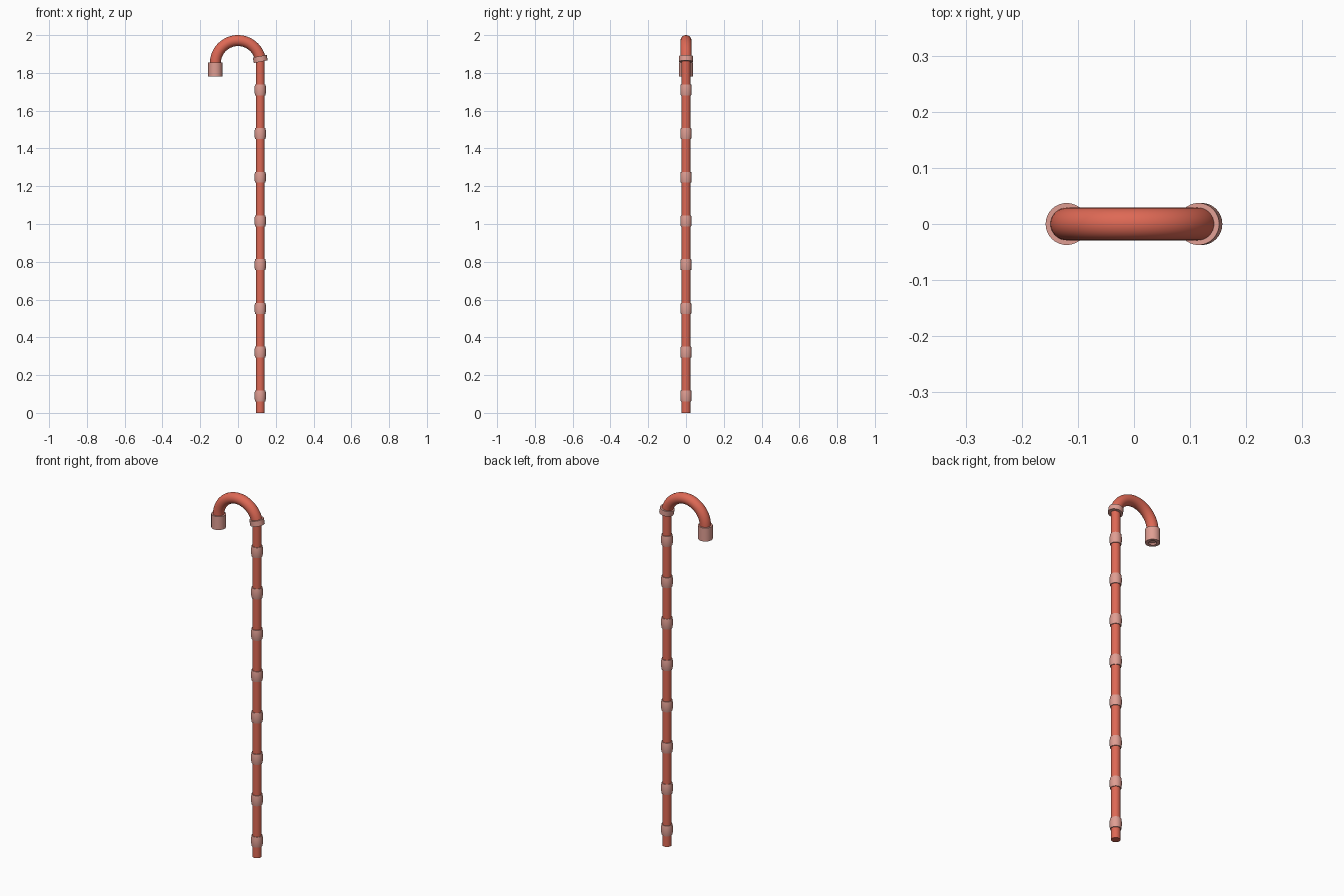
import bpy, bmesh, math
from mathutils import Vector

if "Cube" in bpy.data.objects:
    bpy.data.objects.remove(bpy.data.objects["Cube"])

SIDES = 32


def material(name, rgb):
    m = bpy.data.materials.new(name)
    m.diffuse_color = (*rgb, 1)
    m.use_nodes = True
    m.node_tree.nodes["Principled BSDF"].inputs["Base Color"].default_value = m.diffuse_color
    return m


RED = material("terracotta_red", (0.73, 0.141, 0.091))
PINK = material("dusty_pink", (0.74, 0.34, 0.29))


def tube(name, stations, mat):
    """Skin circles (x, z, tilt, radius); tilt turns the circle in the xz plane."""
    bm = bmesh.new()
    rings = []
    for x, z, t, r in stations:
        u, v = Vector((math.cos(t), 0, math.sin(t))), Vector((0, 1, 0))
        ring = []
        for i in range(SIDES):
            a = 2 * math.pi * i / SIDES
            ring.append(bm.verts.new(Vector((x, 0, z)) + r * (u * math.cos(a) + v * math.sin(a))))
        rings.append(ring)
    for a, b in zip(rings, rings[1:]):
        for i in range(SIDES):
            j = (i + 1) % SIDES
            bm.faces.new((a[i], a[j], b[j], b[i]))
    bm.faces.new(rings[0][::-1])
    bm.faces.new(rings[-1])
    bmesh.ops.recalc_face_normals(bm, faces=bm.faces)
    for f in bm.faces:
        f.smooth = True
    for e in bm.edges:
        e.smooth = e.calc_face_angle(0) < math.radians(40)
    me = bpy.data.meshes.new(name)
    bm.to_mesh(me)
    bm.free()
    me.materials.append(mat)
    ob = bpy.data.objects.new(name, me)
    bpy.context.collection.objects.link(ob)
    return ob


ARC_R, ARC_Z = 0.12, 1.851      # hook centre line
TILT = math.radians(11)         # where the hook leaves the shaft
SHAFT_X = ARC_R * math.cos(TILT)
COLLAR_Z = ARC_Z + ARC_R * math.sin(TILT)

# straight shaft
tube("shaft", [(SHAFT_X, 0, 0, 0.0235), (SHAFT_X, COLLAR_Z, 0, 0.0235)], RED)

# curved handle, ending inside the tip cap
steps = 40
hook = []
for k in range(steps + 1):
    t = TILT + (math.pi - TILT) * k / steps
    hook.append((ARC_R * math.cos(t), ARC_Z + ARC_R * math.sin(t), t, 0.029))
hook.append((-ARC_R, 1.82, math.pi, 0.029))
tube("hook_handle", hook, RED)

# slightly barrelled rings along the shaft
ring_profile = [(-0.029, 0.0275), (-0.016, 0.0298), (0, 0.0303), (0.016, 0.0298), (0.029, 0.0275)]
for n in range(8):
    zc = 0.09 + 0.2315 * n
    tube(f"shaft_ring_{n + 1}", [(SHAFT_X, zc + dz, 0, r) for dz, r in ring_profile], PINK)

# tilted collar between shaft and handle
tube("collar", [(SHAFT_X - math.sin(TILT) * d, COLLAR_Z + math.cos(TILT) * d, TILT, 0.0375)
                for d in (-0.015, 0.015)], PINK)

# cap on the handle tip, with a shallow recess underneath
tube("tip_cap", [(-ARC_R, z, 0, r) for z, r in
                 ((1.788, 0.017), (1.78, 0.02), (1.78, 0.0375), (1.855, 0.0375))], PINK)
